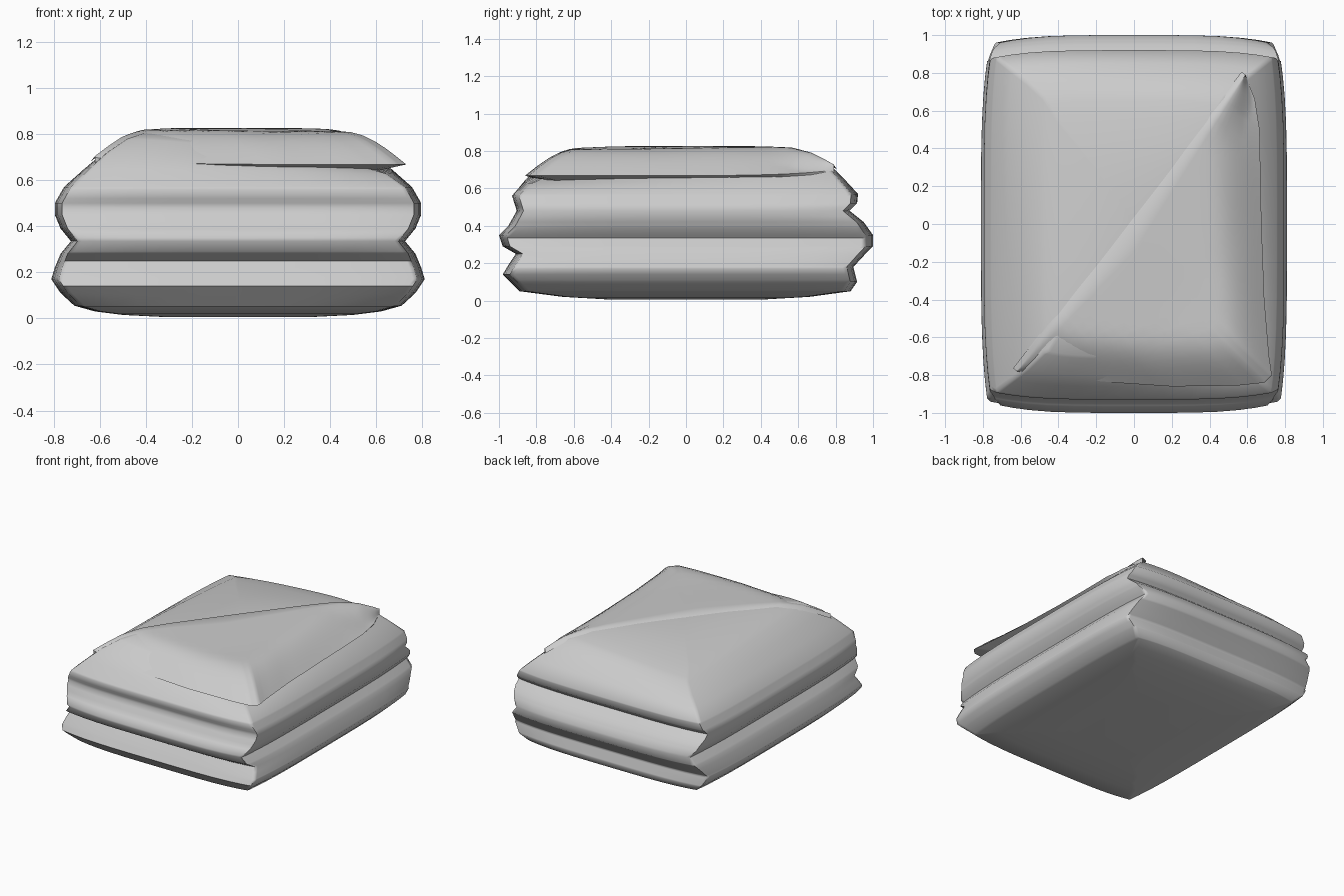
import bpy, math

if "Cube" in bpy.data.objects:
    bpy.data.objects.remove(bpy.data.objects["Cube"])

# Silhouette profiles as (height, half size)
SIDE = [(.005, .3), (.015, .5), (.03, .62), (.055, .71), (.11, .77), (.17, .81), (.22, .795),
        (.28, .77), (.335, .725), (.39, .77), (.45, .795), (.5, .795), (.57, .755),
        (.65, .67), (.72, .59), (.78, .5), (.81, .41), (.82, .2)]
FRONT = [(.005, .4), (.02, .66), (.05, .89), (.14, .98), (.19, .95), (.25, .91), (.29, .98),
         (.35, 1.0), (.4, .95), (.48, .905), (.56, .93), (.65, .86), (.72, .8), (.79, .7),
         (.81, .6), (.82, .3)]
BACK = [(.005, .4), (.02, .66), (.05, .88), (.1, .915), (.18, .895), (.25, .96), (.29, 1.0),
        (.35, 1.0), (.42, .95), (.48, .875), (.52, .915), (.57, .92), (.65, .85), (.72, .785),
        (.78, .7), (.81, .56), (.82, .3)]


def interp(table, v):
    for (a, p), (b, q) in zip(table, table[1:]):
        if v <= b:
            t = max(0, (v - a) / (b - a))
            return p + (q - p) * t
    return table[-1][1]


def make(name, verts, faces):
    mesh = bpy.data.meshes.new(name)
    mesh.from_pydata(verts, [], faces)
    ob = bpy.data.objects.new(name, mesh)
    bpy.context.collection.objects.link(ob)
    bpy.context.view_layer.objects.active = ob
    bpy.ops.object.select_all(action='DESELECT')
    ob.select_set(True)
    bpy.ops.object.mode_set(mode='EDIT')
    bpy.ops.mesh.select_all(action='SELECT')
    bpy.ops.mesh.normals_make_consistent(inside=False)
    bpy.ops.object.mode_set(mode='OBJECT')
    bpy.ops.object.shade_smooth_by_angle(angle=math.radians(70))
    return ob


# Folded body: bowed rectangular rings stacked along the profiles
N = 14
steps = [math.sin((2 * i / N - 1) * math.pi / 2) for i in range(N)]
square = ([(s, -1) for s in steps] + [(1, s) for s in steps]
          + [(-s, 1) for s in steps] + [(-1, -s) for s in steps])
levels = sorted({z for table in (SIDE, FRONT, BACK) for z, _ in table})


def sag(x, y, z):
    # the top falls away on both sides of the diagonal fold
    e = (x / .6 - y / .78) / 2
    k = min(1, max(0, (z - .62) / .2))
    return z - k * (.1 if e < 0 else .15) * min(1, abs(e)) ** 1.5


verts, faces = [], []
rings = [(z, 1) for z in levels] + [(.821, .66), (.821, .33)]
for z, s in rings:
    hx, hf, hb = interp(SIDE, z) * s, interp(FRONT, z) * s, interp(BACK, z) * s
    for u, v in square:
        x = hx * u * (1 - .04 * v ** 4)
        y = (hf if v < 0 else hb) * v * (1 - .04 * u ** 4)
        verts.append((x, y, sag(x, y, z)))
M = len(square)
for r in range(len(rings) - 1):
    for i in range(M):
        j = (i + 1) % M
        faces.append((r * M + i, r * M + j, r * M + M + j, r * M + M + i))
faces.append(tuple(range(M)))
verts.append((0, 0, .821))
top = (len(rings) - 1) * M
faces += [(top + i, top + (i + 1) % M, len(verts) - 1) for i in range(M)]
make("folded_body", verts, faces)

# Triangular flap: strips from the lip to the diagonal ridge
LIP = [(-.62, -.78), (-.42, -.81), (-.1, -.84), (.2, -.86), (.55, -.855), (.69, -.84),
       (.73, -.80), (.715, -.7), (.69, -.4), (.675, 0), (.665, .5), (.64, .66), (.59, .79)]
RIDGE = [(0, .827), (.3, .825), (.42, .818), (.5, .79), (.56, .75), (.62, .705)]
SUB, ROWS = 4, 14
lip = [(a[0] + (b[0] - a[0]) * k / SUB, a[1] + (b[1] - a[1]) * k / SUB)
       for a, b in zip(LIP, LIP[1:]) for k in range(SUB)] + [LIP[-1]]
length = [0]
for a, b in zip(lip, lip[1:]):
    length.append(length[-1] + math.dist(a, b))

verts, faces = [], []
for (px, py), l in zip(lip, length):
    w = l / length[-1]
    rx, ry = -.62 + 1.21 * w, -.78 + 1.57 * w
    zr = interp(RIDGE, abs(rx))
    z0 = .668 + .03 * abs(2 * w - 1) ** 6
    # tucked underside, then the puffed upper surface
    verts.append((px + (rx - px) * .2, py + (ry - py) * .2, z0 - .035))
    for k in range(ROWS + 1):
        t = (k / ROWS) ** 1.4
        x, y = px + (rx - px) * t, py + (ry - py) * t
        d = math.hypot(x - px, y - py)
        f = math.sin(math.pi / 2 * min(1, max(d / .38, t ** 1.5)))
        e = max(0, (x / .6 - y / .78) / 2)
        verts.append((x, y, z0 + (zr - z0) * f - .015 * min(1, e * 2) * f))
    # fold edge turned down into the body
    verts.append((rx - .02, ry + .016, zr - .025))
C = ROWS + 3
for i in range(len(lip) - 1):
    for k in range(C - 1):
        a = i * C + k
        faces.append((a, a + C, a + C + 1, a + 1))
make("top_flap", verts, faces)
